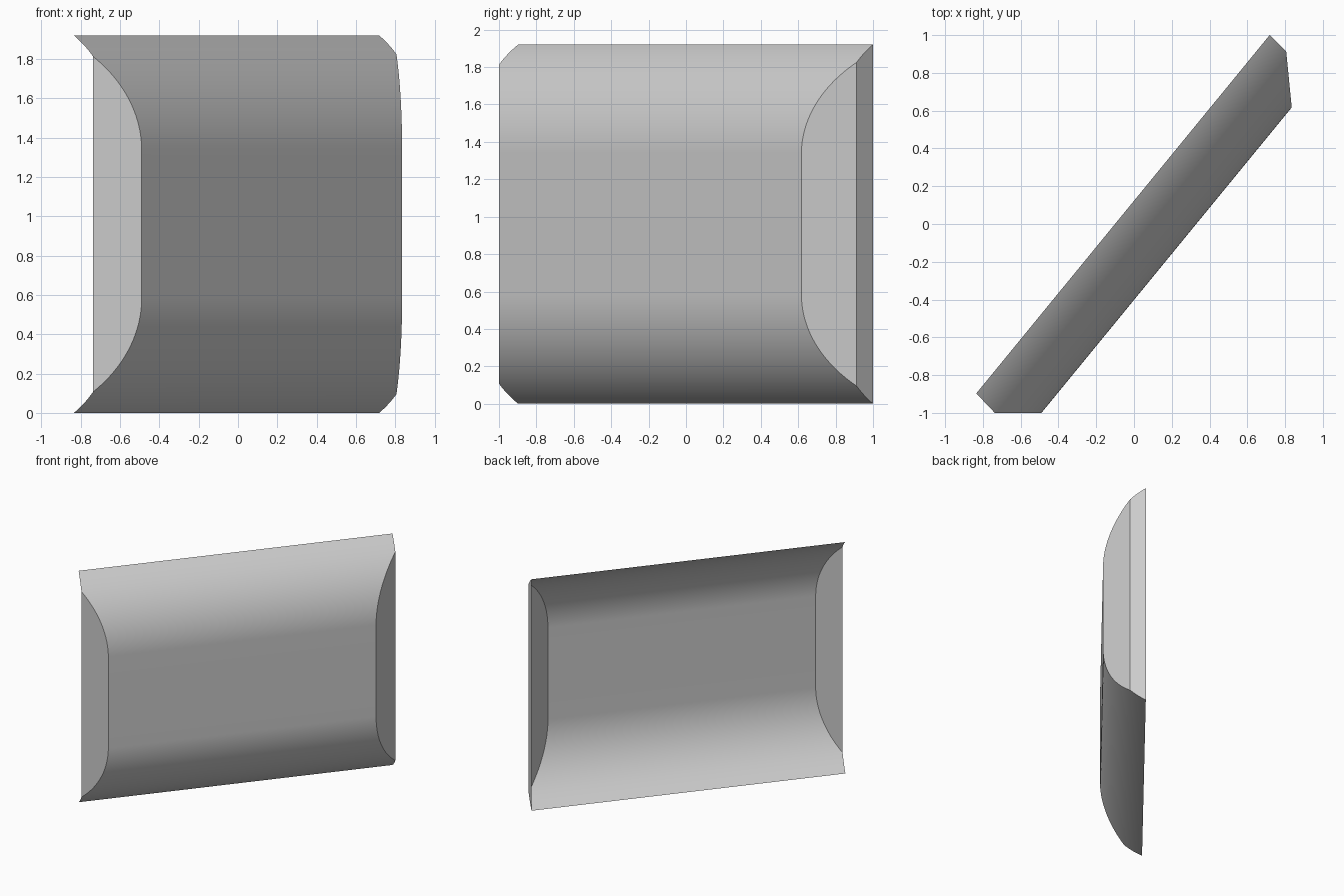
import bpy, bmesh, math
from mathutils import Vector

cube = bpy.data.objects.get("Cube")
if cube:
    bpy.data.objects.remove(cube)

grey = bpy.data.materials.new("plain grey")
grey.use_nodes = True
colour = (0.6, 0.6, 0.6, 1)
grey.diffuse_color = colour
grey.node_tree.nodes["Principled BSDF"].inputs["Base Color"].default_value = colour

HEIGHT, RADIUS, SWEEP, STEP = 1.92, 0.675, 60, 1.5
DEPTH = RADIUS * (1 - math.cos(math.radians(SWEEP)))
RISE = RADIUS * math.sin(math.radians(SWEEP))

# Cross-section: lower arc, flat middle, upper arc, as (angle, depth, z)
steps = int(SWEEP / STEP)
lower = []
for i in range(steps + 1):
    angle = SWEEP - i * STEP
    a = math.radians(angle)
    lower.append((angle, DEPTH - RADIUS * (1 - math.cos(a)), RISE - RADIUS * math.sin(a)))
profile = lower + [(a, d, HEIGHT - z) for a, d, z in reversed(lower)]

# Plan outline of each end: rim, bend and crown, plus the arc angle at the bend
front_end = ((-0.835, -0.897), (-0.737, -1.0), (-0.49, -1.0), 45)
back_end = ((0.718, 1.0), (0.806, 0.912), (0.835, 0.617), 46.5)


def section(end):
    """Points of the cross-section mitred to an end outline."""
    rim, bend, crown = (Vector(p) for p in end[:3])
    bend_depth = DEPTH - RADIUS * (1 - math.cos(math.radians(end[3])))
    points = []
    for _, depth, z in profile:
        if depth <= bend_depth:
            p = rim.lerp(bend, depth / bend_depth)
        else:
            p = bend.lerp(crown, (depth - bend_depth) / (DEPTH - bend_depth))
        points.append((p.x, p.y, z))
    return points


def finish(name, bm):
    mesh = bpy.data.meshes.new(name)
    bm.to_mesh(mesh)
    bm.free()
    mesh.materials.append(grey)
    obj = bpy.data.objects.new(name, mesh)
    bpy.context.collection.objects.link(obj)
    return obj


# Curved open shell
bm = bmesh.new()
a_row = [bm.verts.new(p) for p in section(front_end)]
b_row = [bm.verts.new(p) for p in section(back_end)]
for i in range(len(a_row) - 1):
    bm.faces.new((a_row[i], b_row[i], b_row[i + 1], a_row[i + 1]))
shell = finish("curved_shell", bm)
bpy.context.view_layer.objects.active = shell
shell.select_set(True)
bpy.ops.object.shade_smooth_by_angle(angle=math.radians(30))


def cap(name, end, with_rim, flip):
    """Flat end plate above the bend, with an optional strip down to the rim."""
    bm = bmesh.new()
    verts = [bm.verts.new(p) for p in section(end)]
    k = next(i for i, p in enumerate(profile) if p[0] <= end[3])
    last = len(verts) - 1 - k
    faces = [bm.faces.new(verts[k:last + 1])]
    if with_rim:
        faces.append(bm.faces.new(verts[:k + 1] + verts[last:]))
    if flip:
        bmesh.ops.reverse_faces(bm, faces=faces)
    bmesh.ops.delete(bm, geom=[v for v in verts if not v.link_faces], context='VERTS')
    finish(name, bm)


cap("front_end_plate", front_end, False, True)
cap("back_end_plate", back_end, True, False)
